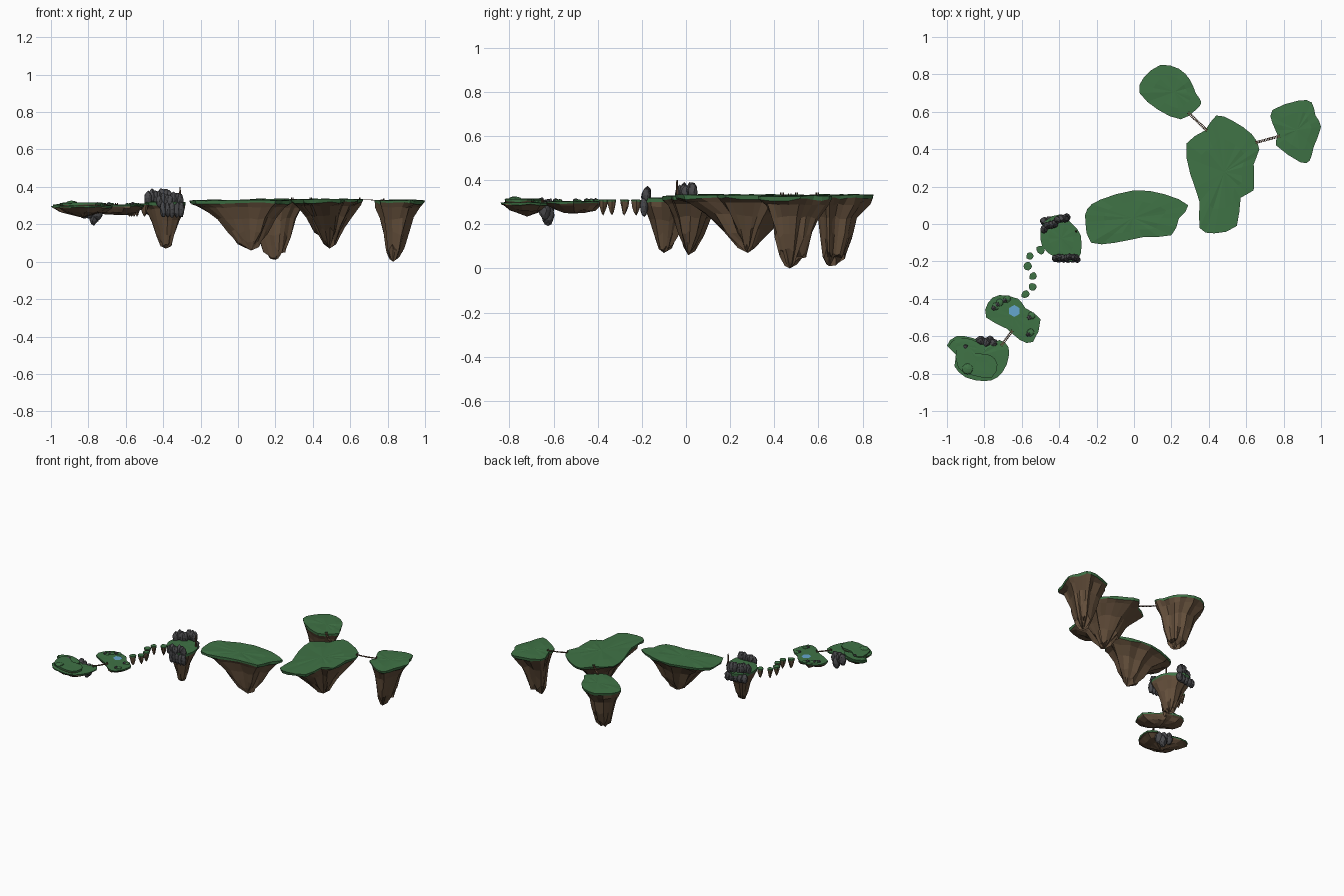
import bpy
import bmesh
import math
import random
from mathutils import Vector

random.seed(4)
if "Cube" in bpy.data.objects:
    bpy.data.objects.remove(bpy.data.objects["Cube"], do_unlink=True)


def make_material(name, red, green, blue):
    material = bpy.data.materials.new(name)
    material.use_nodes = True
    colour = (red, green, blue, 1)
    material.diffuse_color = colour
    shader = material.node_tree.nodes["Principled BSDF"]
    shader.inputs["Base Color"].default_value = colour
    shader.inputs["Roughness"].default_value = 0.9
    return material


GRASS = make_material("grass_green", .05, .17, .06)
EARTH = make_material("earth_brown", .13, .08, .045)
STONE = make_material("stone_grey", .065, .065, .07)
WATER = make_material("water_blue", .13, .38, .62)
WOOD = make_material("wood_brown", .11, .06, .035)


def finish(name, bm, *materials):
    bmesh.ops.recalc_face_normals(bm, faces=bm.faces)
    mesh = bpy.data.meshes.new(name)
    bm.to_mesh(mesh)
    bm.free()
    for material in materials:
        mesh.materials.append(material)
    obj = bpy.data.objects.new(name, mesh)
    bpy.context.scene.collection.objects.link(obj)
    return obj


def rounded(points):
    """Add a Catmull-Rom midpoint on every edge of a closed outline."""
    result = []
    count = len(points)
    for i in range(count):
        a, b, c, d = [Vector(points[(i + k) % count]) for k in (-1, 0, 1, 2)]
        result += [b, (9 * (b + c) - a - d) / 16]
    return result


def bridge_rings(bm, upper, lower, slot):
    count = len(upper)
    for i in range(count):
        j = (i + 1) % count
        face = bm.faces.new((upper[i], upper[j], lower[j], lower[i]))
        face.material_index = slot


def cap(bm, ring, point, slot):
    tip = bm.verts.new(point)
    for i, vert in enumerate(ring):
        face = bm.faces.new((vert, ring[(i + 1) % len(ring)], tip))
        face.material_index = slot


def island(name, outline, top, core, layers, tip, squash=1, rough=.12, bump=.005, turf=.02):
    """Grassy top, ragged turf skirt, then earth rings narrowing to a tip."""
    bm = bmesh.new()
    points = rounded(outline)
    middle = sum(points, Vector((0, 0))) / len(points)
    core = Vector(core)
    wobble = random.uniform

    rim = [bm.verts.new((p.x, p.y, top - wobble(0, bump))) for p in points]
    inner = []
    for p in points:
        q = middle.lerp(p, .6)
        inner.append(bm.verts.new((q.x, q.y, top + wobble(-bump, bump) / 2)))
    bridge_rings(bm, inner, rim, 0)
    cap(bm, inner, (middle.x, middle.y, top), 0)

    # Turf edge hangs unevenly over the earth
    skirt = []
    for p in points:
        q = core.lerp(p, .98)
        skirt.append(bm.verts.new((q.x, q.y, top - turf * wobble(.6, 1.2))))
    bridge_rings(bm, rim, skirt, 0)

    # Vertical ridges are shared by all earth layers
    ridges = [1 + wobble(-rough, rough) for p in points]
    previous = skirt
    for height, scale in layers:
        ring = []
        narrow = 1 - (1 - squash) * (1 - scale)
        for p, ridge in zip(points, ridges):
            off = (p - core) * scale * min(1 / scale, ridge * wobble(.95, 1.05))
            drop = wobble(-.1, .1) * (top - height)
            ring.append(bm.verts.new((core.x + off.x, core.y + off.y * narrow, height + drop)))
        bridge_rings(bm, previous, ring, 1)
        previous = ring
    cap(bm, previous, (core.x, core.y, tip), 1)
    return finish(name, bm, GRASS, EARTH)


def rock(name, x, y, z, width, height, material=STONE, detail=2):
    bm = bmesh.new()
    bmesh.ops.create_icosphere(bm, subdivisions=detail, radius=1)
    for v in bm.verts:
        v.co *= random.uniform(.88, 1.08)
        v.co = Vector((x + v.co.x * width, y + v.co.y * width, z + v.co.z * height))
    return finish(name, bm, material)


def box(bm, centre, along, length, width, height):
    """Add an upright box whose length follows the given direction."""
    side = Vector((-along.y, along.x, 0)).normalized() * width / 2
    up = Vector((0, 0, height / 2))
    run = along.normalized() * length / 2
    corners = [bm.verts.new(centre + run * a + side * b + up * c)
               for a in (-1, 1) for b in (-1, 1) for c in (-1, 1)]
    for quad in ((0, 1, 3, 2), (4, 6, 7, 5), (0, 4, 5, 1), (2, 3, 7, 6), (0, 2, 6, 4), (1, 5, 7, 3)):
        bm.faces.new([corners[i] for i in quad])


def rope_bridge(name, start, end):
    """Sagging planks between two ropes."""
    bm = bmesh.new()
    start, end = Vector(start), Vector(end)
    along = end - start
    side = Vector((-along.y, along.x, 0)).normalized() * .006
    count = max(6, round(along.length / .009))

    def spot(t):
        return start.lerp(end, t) - Vector((0, 0, .02 * along.length * math.sin(math.pi * t)))

    for i in range(count):
        here, ahead = spot(i / count), spot((i + 1) / count)
        box(bm, (here + ahead) / 2, along, .006, .014, .003)
        for sign in (-1, 1):
            box(bm, (here + ahead) / 2 + side * sign, ahead - here, (ahead - here).length, .002, .002)
    for point in (start, end):
        for sign in (-1, 1):
            box(bm, point + side * sign, along, .004, .004, .018)
    finish(name, bm, WOOD)


# Large islands
spike = [(.29, .85), (.23, .62), (.15, .5), (.07, .36), (.04, .18)]
island("back_island",
       [(.14, .85), (.24, .83), (.3, .77), (.33, .7), (.36, .65), (.33, .61),
        (.25, .56), (.13, .61), (.03, .7), (.05, .78)],
       .335, (.2, .65), spike, .01)
island("left_island",
       [(.88, .66), (.95, .65), (.97, .58), (1, .52), (.96, .41), (.94, .34),
        (.89, .33), (.76, .42), (.77, .47), (.74, .54), (.74, .61)],
       .33, (.83, .47), spike, 0)
island("main_island",
       [(.44, .58), (.53, .55), (.63, .48), (.67, .4), (.64, .32), (.64, .18),
        (.57, .14), (.55, -.01), (.43, -.05), (.35, -.02), (.35, .12), (.3, .27),
        (.28, .43), (.38, .5)],
       .335, (.49, .28), [(.3, .87), (.24, .62), (.17, .4), (.11, .2)], .07, squash=.75)
island("middle_island",
       [(-.25, .08), (-.26, .01), (-.23, -.1), (-.1, -.1), (.05, -.07), (.2, -.06),
        (.24, .03), (.29, .1), (.16, .16), (0, .18), (-.18, .13)],
       .33, (.07, .01), [(.29, .82), (.23, .56), (.16, .38), (.1, .22)], .06)

# Rocky island with its boulders and post
island("rocky_island",
       [(-.4, .05), (-.33, 0), (-.285, -.06), (-.285, -.16), (-.33, -.2), (-.42, -.18),
        (-.49, -.12), (-.5, -.04), (-.47, .02)],
       .32, (-.385, -.1), [(.28, .88), (.22, .62), (.15, .42), (.1, .26)], .07, bump=.003)
for i in range(7):
    t = i / 6
    swing = random.uniform(-.01, .01)
    rock("back_boulder", -.48 + .11 * t, -.02 + .05 * t + swing, .345 + swing, .022, .04)
    rock("front_boulder", -.42 + .11 * t, -.18 + swing / 2, .33 + swing, .019, .034)
for i in range(5):
    rock("hanging_back_boulder", -.48 + .03 * i, .015 + .005 * i, .285, .022, .035)
    rock("hanging_front_boulder", -.4 + .024 * i, -.19, .28, .018, .045)
post = bmesh.new()
bmesh.ops.create_cone(post, segments=6, radius1=.007, radius2=.004, depth=.1, cap_ends=True)
bmesh.ops.translate(post, verts=post.verts, vec=(-.31, -.04, .35))
finish("wooden_post", post, WOOD)

# Stepping stones
for x, y in [(-.5, -.14), (-.555, -.17), (-.57, -.225), (-.54, -.28), (-.54, -.335), (-.58, -.375)]:
    ring = []
    for i in range(5):
        angle = math.tau * i / 5
        size = random.uniform(.018, .026)
        ring.append((x + size * math.cos(angle), y + size * math.sin(angle)))
    island("stepping_stone", ring, .312, (x, y), [(.28, .75), (.255, .4)], .24, bump=.002, turf=.01)

# Pond island
shallow = [(.285, .92), (.265, .7), (.255, .4)]
island("pond_island",
       [(-.72, -.38), (-.62, -.4), (-.58, -.45), (-.5, -.51), (-.54, -.63), (-.61, -.62),
        (-.68, -.56), (-.79, -.5), (-.78, -.42)],
       .305, (-.64, -.5), shallow, .25, bump=.002, turf=.012)
pond = bmesh.new()
bmesh.ops.create_circle(pond, cap_ends=True, segments=6, radius=.032)
bmesh.ops.translate(pond, verts=pond.verts, vec=(-.64, -.465, .309))
finish("pond", pond, WATER)
for x, y in [(-.75, -.45), (-.73, -.43), (-.56, -.5), (-.565, -.59), (-.69, -.41)]:
    rock("pond_rock", x, y, .308, .014, .011, detail=1)
    rock("pond_mound", x + .012, y + .01, .305, .02, .009, GRASS)

# Terraced island
island("terraced_island",
       [(-1, -.65), (-.95, -.6), (-.86, -.61), (-.78, -.65), (-.72, -.62), (-.67, -.66),
        (-.68, -.75), (-.73, -.82), (-.8, -.84), (-.9, -.82), (-.96, -.76), (-.95, -.7)],
       .3, (-.83, -.72), shallow, .235, bump=.003, turf=.012)
island("upper_terrace",
       [(-.95, -.66), (-.89, -.65), (-.85, -.69), (-.77, -.7), (-.73, -.75), (-.76, -.82),
        (-.86, -.81), (-.94, -.77)],
       .316, (-.84, -.74), [(.29, .9)], .288, bump=.002, turf=.014)
island("side_terrace",
       [(-.99, -.65), (-.94, -.61), (-.86, -.62), (-.8, -.67), (-.86, -.69), (-.94, -.68)],
       .308, (-.9, -.65), [(.29, .9)], .288, bump=.002, turf=.012)
rock("terrace_mound", -.89, -.775, .315, .03, .012, GRASS)
rock("terrace_rock", -.9, -.655, .312, .012, .01)
for x, y, z in [(-.79, -.635, .27), (-.77, -.625, .24), (-.82, -.625, .275), (-.75, -.64, .265)]:
    rock("hanging_rock", x, y, z, .028, .045)

# Rope bridges
rope_bridge("back_bridge", (.29, .595, .335), (.39, .5, .335))
rope_bridge("left_bridge", (.65, .435, .335), (.78, .47, .33))
rope_bridge("front_bridge", (-.65, -.57, .306), (-.71, -.65, .303))
